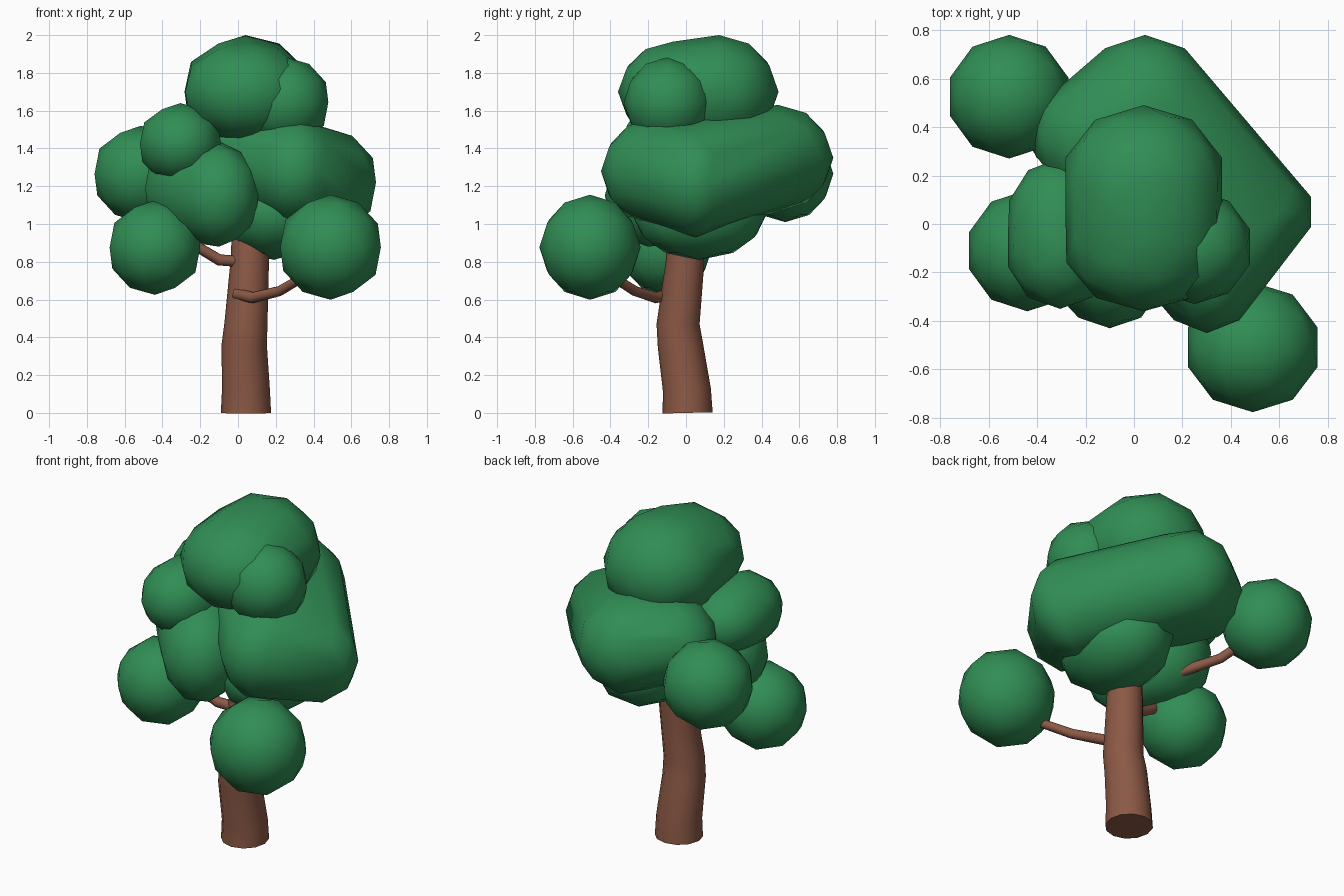
import bpy, bmesh, math
from mathutils import Matrix

if "Cube" in bpy.data.objects:
    bpy.data.objects.remove(bpy.data.objects["Cube"])


def material(name, color):
    m = bpy.data.materials.new(name)
    m.diffuse_color = color
    m.use_nodes = True
    m.node_tree.nodes["Principled BSDF"].inputs["Base Color"].default_value = m.diffuse_color
    return m


leaf = material("leaf_green", (0.03, 0.27, 0.09, 1))
bark = material("bark_brown", (0.26, 0.1, 0.06, 1))


def clump(name, *balls):
    """Leaf clump: one low-poly ball, or the convex hull around several."""
    bm = bmesh.new()
    for center, radii in balls:
        m = Matrix.Translation(center) @ Matrix.Diagonal((*radii, 1))
        bmesh.ops.create_icosphere(bm, subdivisions=2, radius=1, matrix=m)
    if len(balls) > 1:
        bmesh.ops.delete(bm, geom=bm.edges[:], context='EDGES_FACES')
        bmesh.ops.convex_hull(bm, input=bm.verts[:])
        loose = [v for v in bm.verts if not v.link_faces]
        bmesh.ops.delete(bm, geom=loose, context='VERTS')
        bmesh.ops.recalc_face_normals(bm, faces=bm.faces[:])
    for f in bm.faces:
        f.smooth = True
    me = bpy.data.meshes.new(name)
    bm.to_mesh(me)
    bm.free()
    me.materials.append(leaf)
    bpy.context.collection.objects.link(bpy.data.objects.new(name, me))


def limb(name, points):
    """Round tapered tube through (x, y, z, radius) points."""
    cu = bpy.data.curves.new(name, 'CURVE')
    cu.dimensions = '3D'
    cu.bevel_depth = 1
    cu.bevel_resolution = 4
    cu.use_fill_caps = True
    sp = cu.splines.new('POLY')
    sp.points.add(len(points) - 1)
    for p, (x, y, z, r) in zip(sp.points, points):
        p.co = (x, y, z, 1)
        p.radius = r
    cu.materials.append(bark)
    ob = bpy.data.objects.new(name, cu)
    bpy.context.collection.objects.link(ob)
    bpy.ops.object.select_all(action='DESELECT')
    ob.select_set(True)
    bpy.context.view_layer.objects.active = ob
    bpy.ops.object.convert(target='MESH')
    bpy.ops.object.shade_smooth_by_angle(angle=math.radians(50))


# Trunk and branches
limb("trunk", [(0.042, 0.008, 0, 0.133), (0.042, 0.005, 0.12, 0.127), (0.033, -0.03, 0.36, 0.12),
               (0.042, -0.042, 0.47, 0.114), (0.062, -0.005, 0.8, 0.102), (0.065, 0, 1.1, 0.09)])
limb("front_right_branch", [(-0.01, -0.09, 0.63, 0.03), (0.08, -0.16, 0.61, 0.03),
                            (0.22, -0.27, 0.645, 0.027), (0.38, -0.42, 0.74, 0.024)])
limb("left_branch", [(0.03, -0.03, 0.8, 0.03), (-0.1, -0.05, 0.81, 0.03),
                     (-0.2, -0.07, 0.87, 0.028), (-0.32, -0.1, 0.92, 0.025)])
limb("back_left_branch", [(-0.18, 0.08, 1.01, 0.03), (-0.22, 0.15, 1.02, 0.03),
                          (-0.38, 0.29, 1.1, 0.027), (-0.47, 0.45, 1.2, 0.025)])

# Round outer clumps
clump("front_right_ball", ((0.49, -0.508, 0.877), (0.28, 0.268, 0.278)))
clump("back_left_ball", ((-0.515, 0.525, 1.265), (0.257, 0.255, 0.255)))
clump("left_low_ball", ((-0.44, -0.11, 0.875), (0.252, 0.25, 0.25)))
clump("upper_left_clump", ((-0.305, -0.1, 1.425), (0.225, 0.25, 0.215)),
      ((-0.31, 0.02, 1.42), (0.215, 0.25, 0.2)))
clump("upper_right_clump", ((0.25, -0.095, 1.645), (0.24, 0.235, 0.238)))
clump("lower_clump", ((0.19, 0.07, 1.06), (0.29, 0.36, 0.25)))

# Large merged canopy clumps
clump("left_canopy", ((-0.1, -0.2, 1.15), (0.22, 0.23, 0.27)),
      ((-0.23, -0.01, 1.19), (0.275, 0.25, 0.29)))
clump("right_canopy", ((0.3, -0.17, 1.28), (0.23, 0.28, 0.28)),
      ((0.45, 0.05, 1.22), (0.295, 0.2, 0.29)),
      ((0.045, 0.49, 1.35), (0.28, 0.29, 0.28)),
      ((-0.17, 0.36, 1.38), (0.25, 0.24, 0.24)))
clump("top_canopy", ((0.04, -0.07, 1.7), (0.335, 0.29, 0.265)),
      ((0.04, 0.175, 1.7), (0.34, 0.315, 0.3)))
